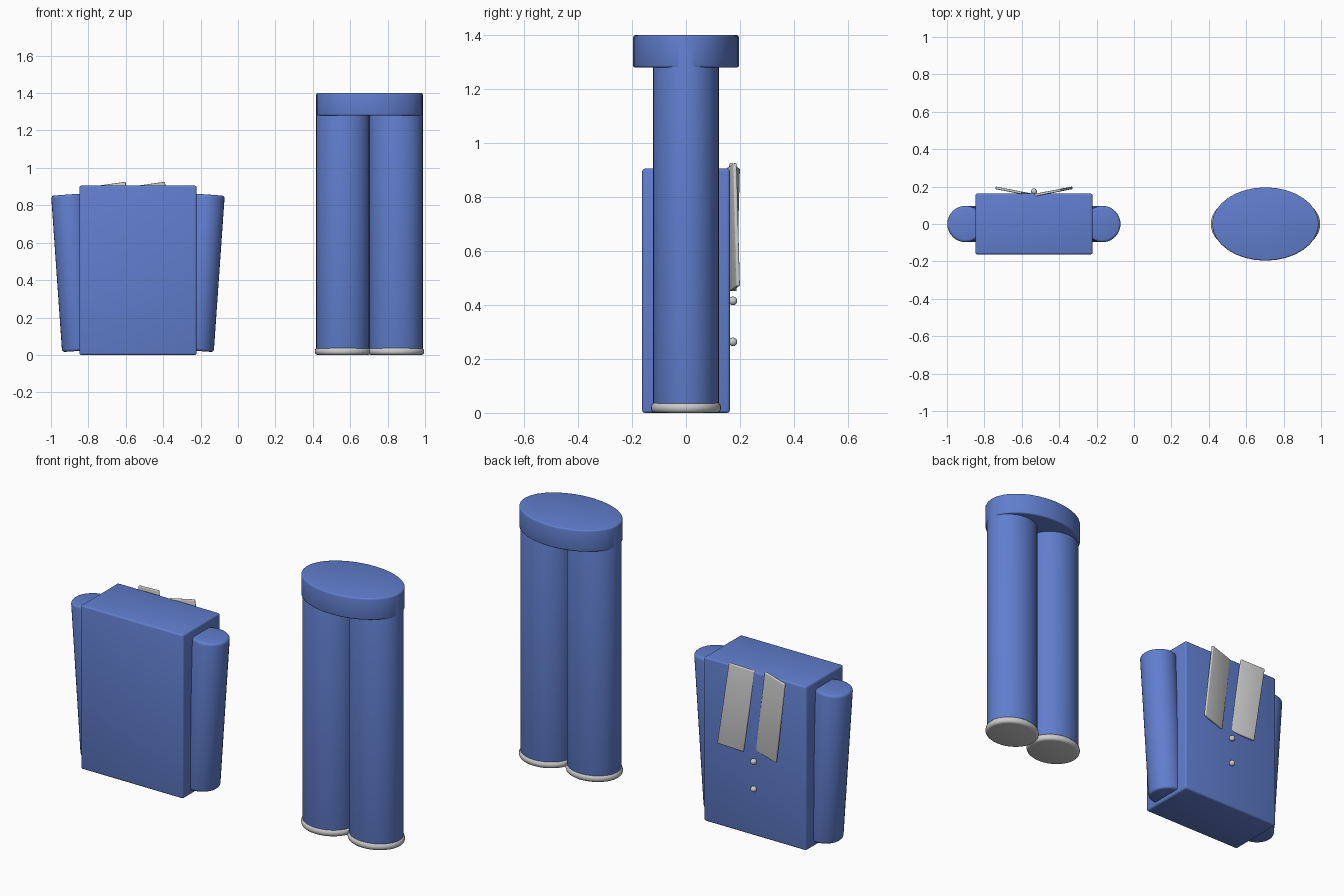
import bpy
from math import radians, sin, cos

if "Cube" in bpy.data.objects:
    bpy.data.objects.remove(bpy.data.objects["Cube"])

blue = bpy.data.materials.new("blue_cloth")
blue.diffuse_color = (0.12, 0.21, 0.62, 1)
blue.use_nodes = True
blue.node_tree.nodes["Principled BSDF"].inputs["Base Color"].default_value = blue.diffuse_color


def finish(name, size, loc, rot, bevel, mat):
    """Scale the new primitive, round its edges and place it."""
    ob = bpy.context.object
    ob.name = name
    ob.scale = size
    bpy.ops.object.transform_apply(location=False, rotation=False, scale=True)
    ob.location = loc
    ob.rotation_euler = rot
    if bevel:
        mod = ob.modifiers.new("round", 'BEVEL')
        mod.width = bevel
        mod.segments = 3
        mod.limit_method = 'ANGLE'
        mod.angle_limit = radians(40)
        bpy.ops.object.modifier_apply(modifier=mod.name)
    bpy.ops.object.shade_smooth_by_angle(angle=radians(35))
    if mat:
        ob.data.materials.append(mat)
    return ob


def box(name, size, loc, rot=(0, 0, 0), bevel=0.01, mat=None):
    bpy.ops.mesh.primitive_cube_add(size=1)
    return finish(name, size, loc, rot, bevel, mat)


def tube(name, rx, ry, z0, z1, x, bevel=0.01, mat=None, rot=(0, 0, 0)):
    bpy.ops.mesh.primitive_cylinder_add(radius=1, depth=1, vertices=32)
    return finish(name, (rx, ry, z1 - z0), (x, 0, (z0 + z1) / 2), rot, bevel, mat)


# Jacket body
JX = -0.535
box("jacket_body", (0.626, 0.325, 0.905), (JX, 0, 0.4525), bevel=0.01, mat=blue)

for side, word in ((-1, "left"), (1, "right")):
    # Sleeve leaning outward at the top
    tube(word + "_sleeve", 0.097, 0.097, 0.021, 0.859, JX + side * 0.338,
         0.014, blue, (0, radians(4 * side), 0))
    # Lapel, both leaning the same way and splayed into a shallow V
    box(word + "_lapel", (0.145, 0.014, 0.46), (JX + side * 0.105, 0.174, 0.688),
        (0, radians(-8), radians(11 * side)), 0.005)

# Buttons
for i, z in enumerate((0.415, 0.263)):
    bpy.ops.mesh.primitive_uv_sphere_add(radius=0.016, segments=20, ring_count=12)
    finish(f"button_{i + 1}", (1, 1, 1), (JX, 0.174, z), (0, 0, 0), 0, None)

# Trousers: waistband, legs and cuffs
TX = 0.703
tube("waistband", 0.285, 0.196, 1.28, 1.40, TX, 0.008, blue)
for side, word in ((-1, "left"), (1, "right")):
    x = TX + side * 0.1425
    tube(word + "_leg", 0.1425, 0.122, 0.001, 1.399, x, 0.008, blue)
    tube(word + "_cuff", 0.150, 0.130, 0.0, 0.038, x, 0.016)
